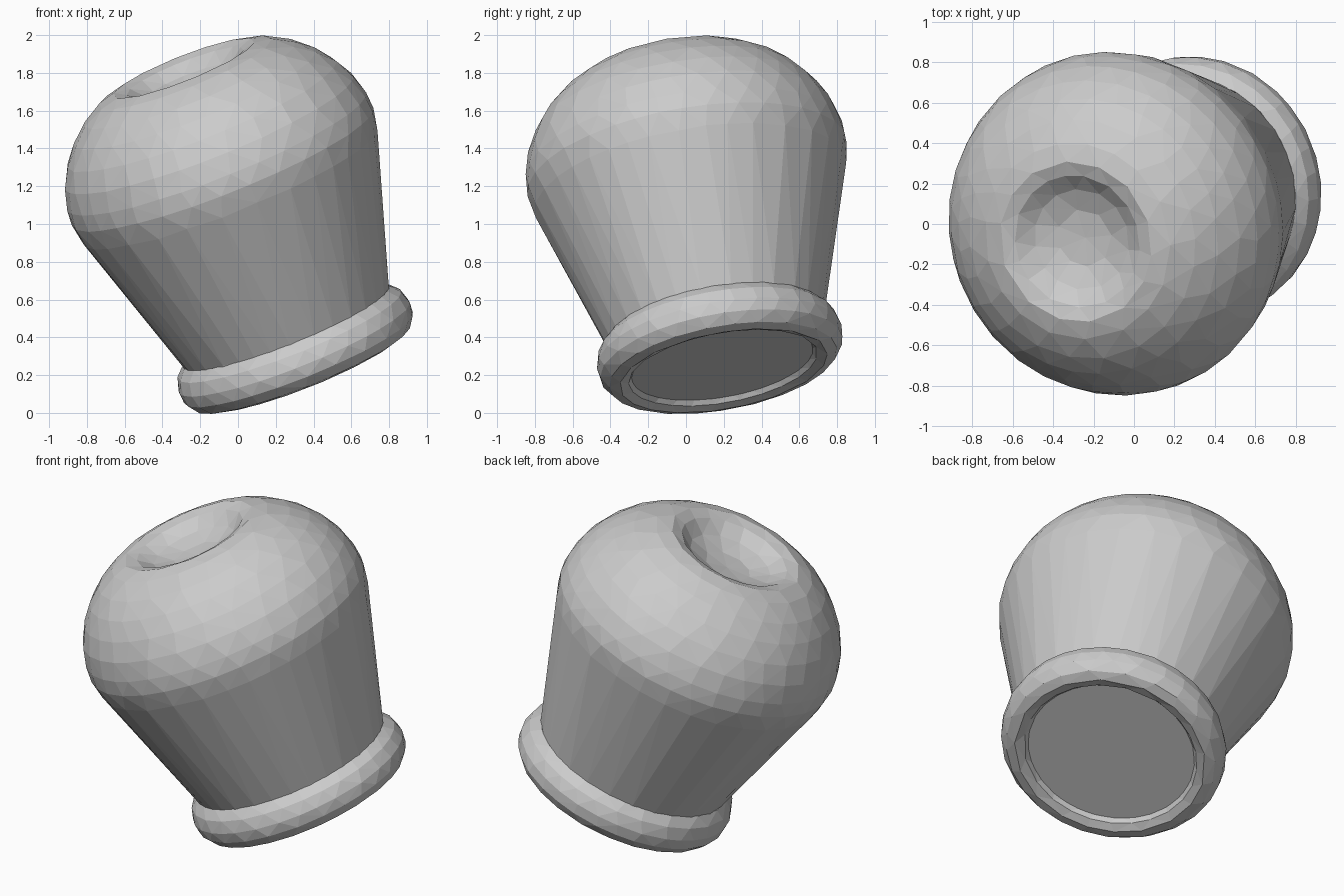
import bpy, bmesh, math, random
from mathutils import Vector

if "Cube" in bpy.data.objects:
    bpy.data.objects.remove(bpy.data.objects["Cube"])

random.seed(4)
BASE = Vector((0.305, 0.18, 0.33))                       # centre of the bottom ring
AXIS = Vector((-0.364, -0.165, 0.917)).normalized()      # leaning axis of the whole model
ROT = Vector((0, 0, 1)).rotation_difference(AXIS)
SEGS = 64


def lathe(name, profile, ratio, closed=False):
    """Revolve (radius, height) points, tilt them, then thin to irregular facets."""
    bm = bmesh.new()
    rows = []
    for r, h in profile:
        if r == 0:
            rows.append([bm.verts.new(BASE + ROT @ Vector((0, 0, h)))] * SEGS)
            continue
        row = []
        for i in range(SEGS):
            a = math.tau * (i + random.uniform(-0.25, 0.25)) / SEGS
            row.append(bm.verts.new(BASE + ROT @ Vector((r * math.cos(a), r * math.sin(a), h))))
        rows.append(row)
    pairs = list(zip(rows, rows[1:]))
    if closed:
        pairs.append((rows[-1], rows[0]))
    for lo, hi in pairs:
        for i in range(SEGS):
            j = (i + 1) % SEGS
            quad = list(dict.fromkeys((lo[i], lo[j], hi[j], hi[i])))
            bm.faces.new(quad)
    bmesh.ops.recalc_face_normals(bm, faces=bm.faces)
    bmesh.ops.triangulate(bm, faces=bm.faces)
    me = bpy.data.meshes.new(name)
    bm.to_mesh(me)
    bm.free()
    ob = bpy.data.objects.new(name, me)
    bpy.context.collection.objects.link(ob)
    mod = ob.modifiers.new("facets", 'DECIMATE')
    mod.ratio = ratio
    return ob


# Domed body: flat underside, straight flared wall, rounded shoulder, dimpled top
lathe("domed_body", [
    (0, -0.075), (0.50, -0.075), (0.56, 0.0), (0.585, 0.14),
    (0.835, 0.95), (0.857, 1.06), (0.85, 1.15), (0.82, 1.26), (0.765, 1.365),
    (0.69, 1.46), (0.60, 1.54), (0.49, 1.605), (0.40, 1.63), (0.33, 1.61),
    (0.25, 1.55), (0.14, 1.51), (0, 1.50)], 0.38)

# Rounded ring around the foot
lathe("base_ring", [
    (0.475, -0.06), (0.505, -0.10), (0.555, -0.117), (0.61, -0.10), (0.65, -0.045),
    (0.657, 0.02), (0.635, 0.09), (0.585, 0.14), (0.53, 0.10)], 0.4, closed=True)
